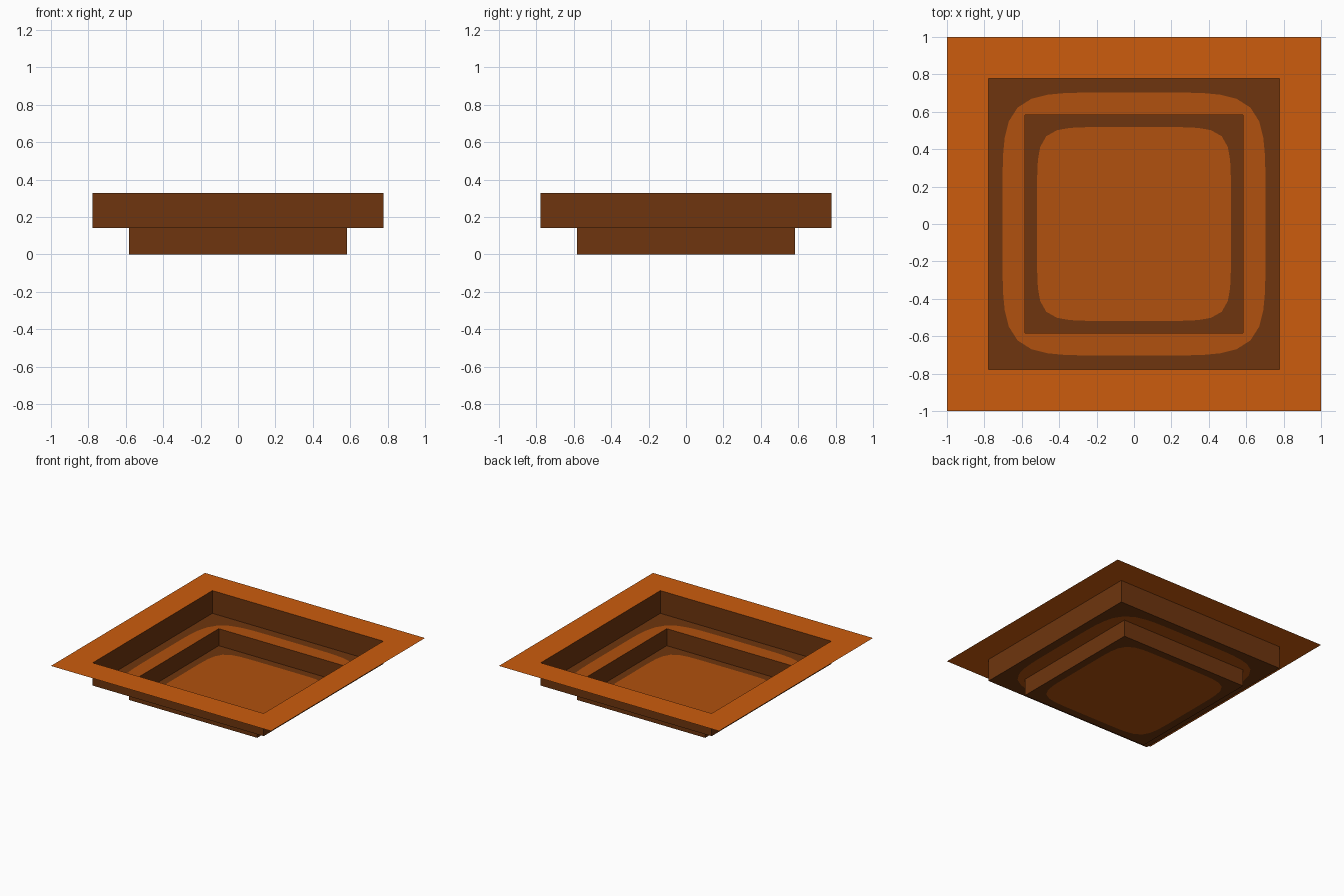
import bpy, bmesh, math

if "Cube" in bpy.data.objects:
    bpy.data.objects.remove(bpy.data.objects["Cube"])

N = 64  # points per loop; multiples of 8 land exactly on the corners


def material(name, srgb):
    m = bpy.data.materials.new(name)
    lin = [((c / 255 + 0.055) / 1.055) ** 2.4 if c > 10 else c / 255 / 12.92 for c in srgb]
    m.diffuse_color = (*lin, 1)
    m.use_nodes = True
    m.node_tree.nodes["Principled BSDF"].inputs["Base Color"].default_value = m.diffuse_color
    return m


bright = material("bright orange", (204, 92, 13))
mid = material("mid orange", (177, 81, 14))
dark = material("dark brown", (110, 53, 14))


def square(r, z):
    return r, z, None


def soft(r, z, n):
    return r, z, n


def loop_points(r, z, n):
    """Square (n None) or superellipse outline sampled by direction."""
    pts = []
    for i in range(N):
        a = 2 * math.pi * i / N
        c, s = math.cos(a), math.sin(a)
        if n is None:
            k = r / max(abs(c), abs(s))
        else:
            k = r / (abs(c) ** n + abs(s) ** n) ** (1 / n)
        pts.append((k * c, k * s, z))
    return pts


def finish(name, bm, mat):
    me = bpy.data.meshes.new(name)
    bm.to_mesh(me)
    bm.free()
    me.materials.append(mat)
    bpy.context.collection.objects.link(bpy.data.objects.new(name, me))


def band(name, outer, inner, mat):
    """Single sheet between two outlines, facing up / into the recess."""
    bm = bmesh.new()
    a = [bm.verts.new(p) for p in loop_points(*outer)]
    b = [bm.verts.new(p) for p in loop_points(*inner)]
    for i in range(N):
        j = (i + 1) % N
        bm.faces.new((a[i], a[j], b[j], b[i]))
    finish(name, bm, mat)


def panel(name, outline, mat):
    bm = bmesh.new()
    bm.faces.new([bm.verts.new(p) for p in loop_points(*outline)])
    finish(name, bm, mat)


TOP, STEP = 0.327, 0.14   # heights of rim and ledge
UP, LOW = 0.777, 0.583    # half widths of the two recesses

# Flat outer rim
band("outer_rim", square(1.0, TOP), square(UP, TOP), bright)
# Upper recess walls, ledge with painted dark border
band("upper_walls", square(UP, TOP), square(UP, STEP), dark)
band("ledge_border", square(UP, STEP), soft(0.703, STEP, 5.7), dark)
band("ledge", soft(0.703, STEP, 5.7), square(LOW, STEP), mid)
# Lower recess walls, floor with painted dark border
band("lower_walls", square(LOW, STEP), square(LOW, 0), dark)
band("floor_border", square(LOW, 0), soft(0.518, 0, 7), dark)
panel("floor", soft(0.518, 0, 7), mid)
